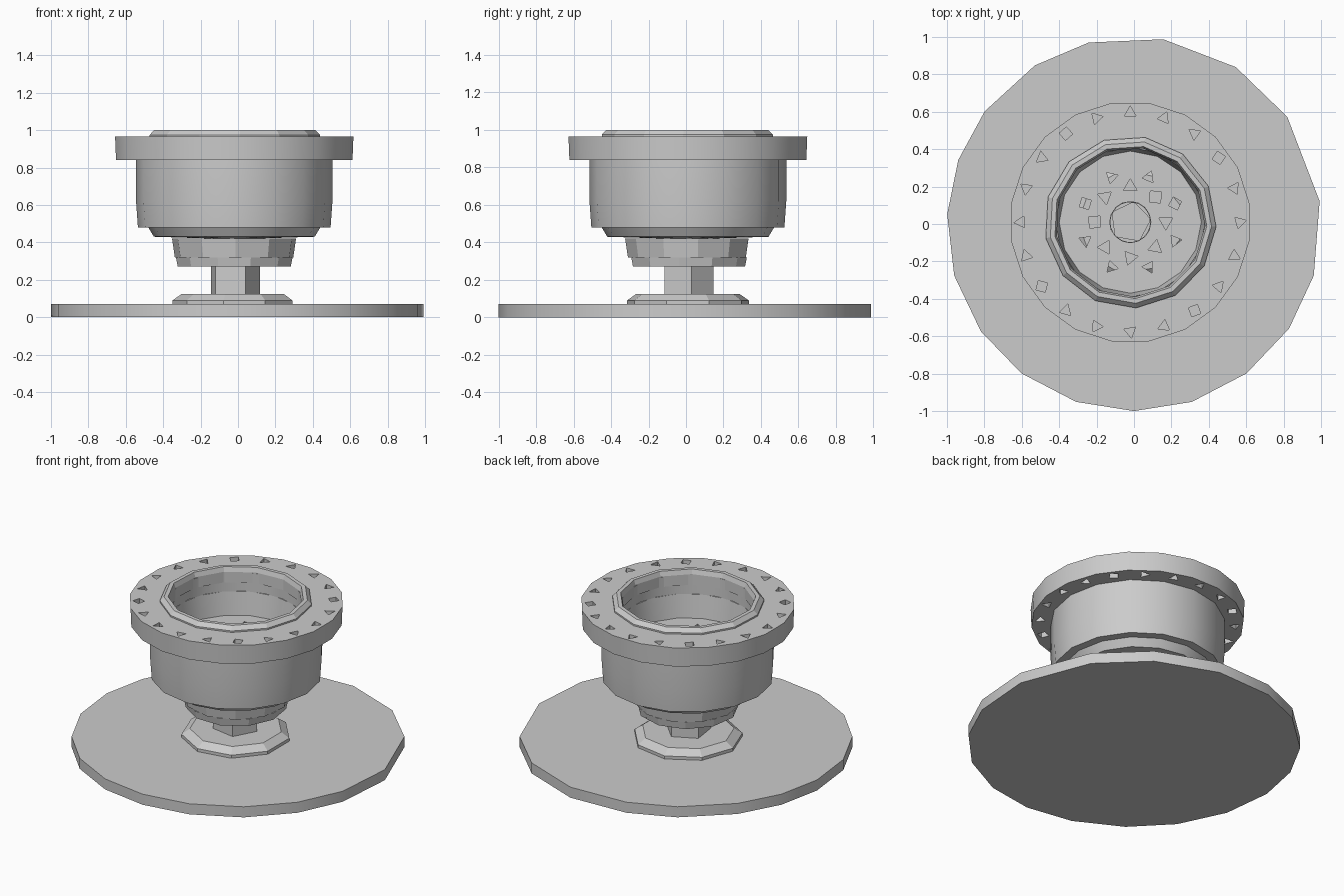
import bpy, bmesh
from math import cos, sin, radians, pi

if "Cube" in bpy.data.objects:
    bpy.data.objects.remove(bpy.data.objects["Cube"])

GREY = (0.6, 0.6, 0.6, 1)
metal = bpy.data.materials.new("plain grey metal")
metal.use_nodes = True
metal.diffuse_color = GREY
metal.node_tree.nodes["Principled BSDF"].inputs["Base Color"].default_value = GREY

AXIS = (-0.02, 0.01)   # shared axis of the hub, slightly off the base centre


def even(sides, start=90):
    return [start + 360 * i / sides for i in range(sides)]


def finish(bm, name):
    bmesh.ops.recalc_face_normals(bm, faces=bm.faces)
    mesh = bpy.data.meshes.new(name)
    bm.to_mesh(mesh)
    bm.free()
    obj = bpy.data.objects.new(name, mesh)
    bpy.context.collection.objects.link(obj)
    mesh.materials.append(metal)
    return obj


def add_prism(bm, x, y, radius, angles, low, high):
    rings = [[bm.verts.new((x + radius * cos(radians(a)), y + radius * sin(radians(a)), z))
              for a in angles] for z in (low, high)]
    n = len(angles)
    for ring in rings:
        bm.faces.new(ring)
    for i in range(n):
        j = (i + 1) % n
        bm.faces.new((rings[0][i], rings[0][j], rings[1][j], rings[1][i]))


def lathe(name, profile, sides, start=90):
    """Revolve a closed (radius, height) outline into a ring-shaped solid."""
    bm = bmesh.new()
    rings = [[bm.verts.new((AXIS[0] + r * cos(radians(a)), AXIS[1] + r * sin(radians(a)), z))
              for r, z in profile] for a in even(sides, start)]
    n = len(profile)
    for i, ring in enumerate(rings):
        following = rings[(i + 1) % sides]
        for k in range(n):
            m = (k + 1) % n
            bm.faces.new((ring[k], following[k], following[m], ring[m]))
    return finish(bm, name)


def drill_pattern(name, patterns):
    """Cutter made of small prisms; each pattern is count, circle radius, start, size."""
    bm = bmesh.new()
    for count, circle, start, size in patterns:
        for i, a in enumerate(even(count, start)):
            corners = 4 if i % 5 == 2 else 3
            add_prism(bm, AXIS[0] + circle * cos(radians(a)), AXIS[1] + circle * sin(radians(a)),
                      size, even(corners, a + 25 * i), 0.2, 1.2)
    obj = finish(bm, name)
    obj.hide_render = True
    return obj


def cut(obj, cutter):
    mod = obj.modifiers.new("holes", "BOOLEAN")
    mod.operation = "DIFFERENCE"
    mod.solver = "EXACT"
    mod.object = cutter
    bpy.context.view_layer.objects.active = obj
    bpy.ops.object.modifier_apply(modifier=mod.name)


# Base disc with slightly uneven sides
bm = bmesh.new()
add_prism(bm, 0, 0, 1, [7, 35, 57, 81, 104, 122, 143, 160, 177,
                        196, 215, 233, 252, 270, 288, 307, 326, 344], 0, 0.07)
base = finish(bm, "base_disc")

# Foot ring and hollow neck
foot = lathe("foot_ring", [(0.11, 0.07), (0.33, 0.07), (0.33, 0.09),
                           (0.28, 0.125), (0.11, 0.125)], 9, 100)
neck = lathe("neck", [(0.11, 0.07), (0.14, 0.07), (0.14, 0.28), (0.11, 0.28)], 5, 80)

# Stepped hub below the bowl
lower_hub = lathe("lower_hub", [(0.11, 0.27), (0.305, 0.27), (0.315, 0.32), (0.11, 0.32)], 11)
upper_hub = lathe("upper_hub", [(0.11, 0.32), (0.32, 0.32), (0.335, 0.42), (0.11, 0.42)], 11, 75)

# Bowl with its floor
bowl = lathe("bowl", [(0.11, 0.42), (0.43, 0.43), (0.46, 0.48), (0.515, 0.48), (0.525, 0.62),
                      (0.525, 0.84), (0.40, 0.84), (0.38, 0.69), (0.11, 0.69)], 16)

# Bolt flange and raised lip
flange = lathe("bolt_flange", [(0.40, 0.84), (0.64, 0.84), (0.645, 0.965), (0.40, 0.965)], 20, 81)
lip = lathe("raised_lip", [(0.40, 0.90), (0.46, 0.90), (0.46, 0.975), (0.435, 1.0),
                           (0.41, 1.0), (0.40, 0.97)], 13, 80)

# Bolt holes
outer_drill = drill_pattern("outer_drill", [(20, 0.585, 90, 0.036)])
inner_drill = drill_pattern("inner_drill", [(8, 0.26, 67.5, 0.036), (8, 0.19, 90, 0.042)])
cut(flange, outer_drill)
for part in (lower_hub, upper_hub, bowl):
    cut(part, inner_drill)
for drill in (outer_drill, inner_drill):
    bpy.data.objects.remove(drill)

# Soften the round sides while keeping the edges crisp
bpy.ops.object.select_all(action="DESELECT")
for part in (base, bowl, flange):
    part.select_set(True)
bpy.context.view_layer.objects.active = base
bpy.ops.object.shade_smooth_by_angle(angle=radians(30))
